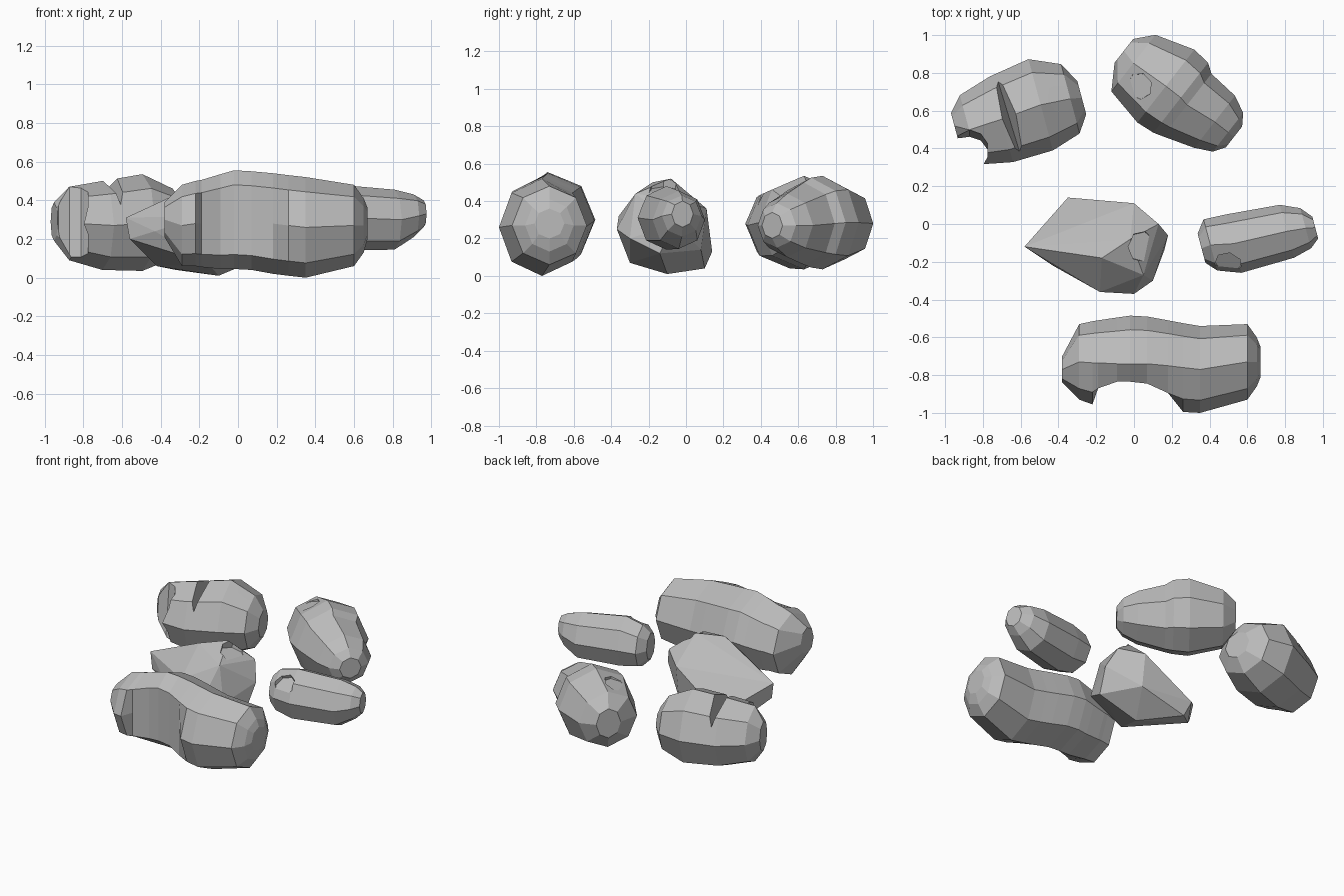
import bpy, bmesh, math
from mathutils import Matrix, Vector

cube = bpy.data.objects.get("Cube")
if cube:
    bpy.data.objects.remove(cube, do_unlink=True)

stone = bpy.data.materials.new("stone_grey")
stone.use_nodes = True
GREY = (0.5, 0.5, 0.5, 1.0)
stone.diffuse_color = GREY
stone.node_tree.nodes["Principled BSDF"].inputs["Base Color"].default_value = GREY
SIDES = 8


def finish(bm, name):
    """Turn a bmesh into a flat shaded object."""
    bmesh.ops.recalc_face_normals(bm, faces=bm.faces)
    mesh = bpy.data.meshes.new(name)
    bm.to_mesh(mesh)
    bm.free()
    mesh.materials.append(stone)
    obj = bpy.data.objects.new(name, mesh)
    bpy.context.collection.objects.link(obj)
    return obj


def lofted_rock(name, centre, heading, rings):
    """Eight-sided rock; ring = along, sideways, height, half width, half height.
    An optional sixth value flattens the ring's near flank at that depth."""
    bm = bmesh.new()
    loops = []
    for along, side, z, w, h, *flank in rings:
        loop = []
        for k in range(SIDES):
            a = math.tau * k / SIDES
            across = max([side + w * math.cos(a)] + flank)
            loop.append(bm.verts.new((along, across, z + h * math.sin(a))))
        loops.append(loop)
    for first, second in zip(loops, loops[1:]):
        for k in range(SIDES):
            n = (k + 1) % SIDES
            bm.faces.new((first[k], first[n], second[n], second[k]))
    bm.faces.new(loops[0])
    bm.faces.new(loops[-1])
    place = Matrix.Translation((*centre, 0)) @ Matrix.Rotation(math.radians(heading), 4, 'Z')
    bm.transform(place)
    return finish(bm, name)


def hull_rock(name, points):
    """Rock made as the convex skin of a few corner points."""
    bm = bmesh.new()
    for p in points:
        bm.verts.new(p)
    skin = bmesh.ops.convex_hull(bm, input=bm.verts)
    bmesh.ops.delete(bm, geom=list(set(skin["geom_interior"])), context='VERTS')
    bmesh.ops.dissolve_limit(bm, angle_limit=math.radians(6), verts=bm.verts, edges=bm.edges)
    return finish(bm, name)


def carve(rock, bm, matrix):
    """Subtract a cutter shape from a rock, then discard the cutter."""
    bm.transform(matrix)
    cutter = finish(bm, "cutter")
    cutter.hide_render = True
    mod = rock.modifiers.new("carve", 'BOOLEAN')
    mod.operation = 'DIFFERENCE'
    mod.solver = 'EXACT'
    mod.object = cutter
    bpy.context.view_layer.update()
    graph = bpy.context.evaluated_depsgraph_get()
    result = bpy.data.meshes.new_from_object(rock.evaluated_get(graph))
    rock.modifiers.clear()
    rock.data = result
    bpy.data.objects.remove(cutter, do_unlink=True)


def aim(axis):
    """Rotation that points local z along an axis."""
    return Vector(axis).to_track_quat('Z', 'Y').to_matrix().to_4x4()


def chip(rock, floor, normal, radius):
    """Shallow hollow with a flat floor."""
    bm = bmesh.new()
    bmesh.ops.create_cone(bm, segments=7, radius1=radius, radius2=radius * 1.5,
                          depth=0.2, cap_ends=True)
    carve(rock, bm, Matrix.Translation(floor) @ aim(normal) @ Matrix.Translation((0, 0, 0.1)))


def scoop(rock, position, radius, axis, segments):
    """Broad rounded cut along an axis."""
    bm = bmesh.new()
    bmesh.ops.create_cone(bm, segments=segments, radius1=radius, radius2=radius,
                          depth=2, cap_ends=True)
    carve(rock, bm, Matrix.Translation(position) @ aim(axis))


def groove(rock, position, heading, size):
    """Narrow V-shaped crack across the top."""
    bm = bmesh.new()
    bmesh.ops.create_cube(bm, size=1)
    turn = Matrix.Rotation(math.radians(heading), 4, 'Z')
    tip = Matrix.Rotation(math.radians(45), 4, 'Y')
    carve(rock, bm, Matrix.Translation(position) @ turn @ Matrix.Diagonal((*size, 1)) @ tip)


# Long front rock with a hollowed flank
front_rock = lofted_rock("front_rock", (0, -0.74), 0, [
    (-0.38, -0.03, 0.3, 0.07, 0.09), (-0.29, 0.01, 0.27, 0.2, 0.21),
    (-0.22, 0.005, 0.28, 0.22, 0.22), (-0.19, 0.005, 0.28, 0.225, 0.225, -0.13),
    (-0.09, 0, 0.29, 0.245, 0.245, -0.095), (-0.02, 0, 0.3, 0.255, 0.255, -0.095),
    (0.07, 0, 0.295, 0.25, 0.255, -0.105), (0.18, -0.01, 0.28, 0.24, 0.26, -0.155),
    (0.26, -0.02, 0.27, 0.235, 0.26), (0.35, -0.03, 0.26, 0.23, 0.26),
    (0.6, 0.01, 0.27, 0.2, 0.21), (0.65, 0.01, 0.27, 0.13, 0.14),
    (0.67, 0.01, 0.28, 0.08, 0.08)])
chip(front_rock, (0.31, -0.68, 0.47), (0, 0.3, 1), 0.07)

# Cracked back rock on the right side
back_right_rock = lofted_rock("back_right_rock", (-0.61, 0.6), 15, [
    (-0.35, 0.01, 0.29, 0.07, 0.1), (-0.28, -0.03, 0.28, 0.19, 0.19),
    (-0.1, -0.02, 0.27, 0.235, 0.23), (0.12, 0, 0.285, 0.25, 0.25),
    (0.28, -0.01, 0.28, 0.19, 0.18), (0.34, -0.02, 0.28, 0.09, 0.09)])
groove(back_right_rock, (-0.66, 0.56, 0.52), 17, (0.06, 0.5, 0.2))
scoop(back_right_rock, (-0.87, 0.38, 0.3), 0.1, (0, 0.1, 1), 10)
chip(back_right_rock, (-0.39, 0.67, 0.45), (0.35, 0.1, 1), 0.08)

# Tapered back rock on the left side
back_left_rock = lofted_rock("back_left_rock", (0.23, 0.695), -38, [
    (-0.36, 0, 0.29, 0.08, 0.1), (-0.28, -0.02, 0.28, 0.19, 0.19),
    (-0.07, -0.01, 0.285, 0.245, 0.25), (0.03, -0.01, 0.285, 0.235, 0.24),
    (0.08, -0.02, 0.28, 0.21, 0.22), (0.25, 0, 0.27, 0.175, 0.17),
    (0.34, 0, 0.27, 0.13, 0.12), (0.38, 0, 0.27, 0.07, 0.07)])
chip(back_left_rock, (0.03, 0.73, 0.46), (-0.3, -0.1, 1), 0.07)

# Wedge-shaped middle rock with a long hollow slope
middle_rock = hull_rock("middle_rock", [
    (-0.58, -0.12, 0.31), (-0.56, -0.13, 0.2), (-0.35, 0.14, 0.13), (-0.32, 0.1, 0.04),
    (-0.42, 0.02, 0.06), (-0.43, -0.22, 0.24), (-0.18, -0.36, 0.32), (-0.15, -0.3, 0.07),
    (0, -0.37, 0.25), (0.05, -0.27, 0.44), (-0.17, -0.18, 0.5), (-0.02, -0.08, 0.52),
    (0, 0.11, 0.36), (0.13, 0, 0.4), (0.18, -0.06, 0.28), (0.16, -0.14, 0.12),
    (0.1, -0.3, 0.2), (-0.1, -0.1, 0.01), (0, 0.08, 0.14)])
scoop(middle_rock, (-0.35, 0.18, 0.51), 0.36, (0.23, 0.26, -0.18), 16)
chip(middle_rock, (0.04, -0.12, 0.45), (0.35, 0, 1), 0.08)

# Small rock on the left side
small_rock = lofted_rock("small_rock", (0.655, -0.08), 15, [
    (-0.3, 0.03, 0.31, 0.08, 0.09), (-0.25, 0.035, 0.31, 0.14, 0.14),
    (-0.13, 0.01, 0.31, 0.16, 0.17), (0.16, 0, 0.3, 0.145, 0.155),
    (0.26, -0.01, 0.32, 0.11, 0.11), (0.31, -0.02, 0.33, 0.06, 0.07)])
chip(small_rock, (0.8, 0.03, 0.4), (0.1, 0.3, 1), 0.07)
chip(small_rock, (0.5, -0.2, 0.39), (-0.1, -0.7, 1), 0.07)
